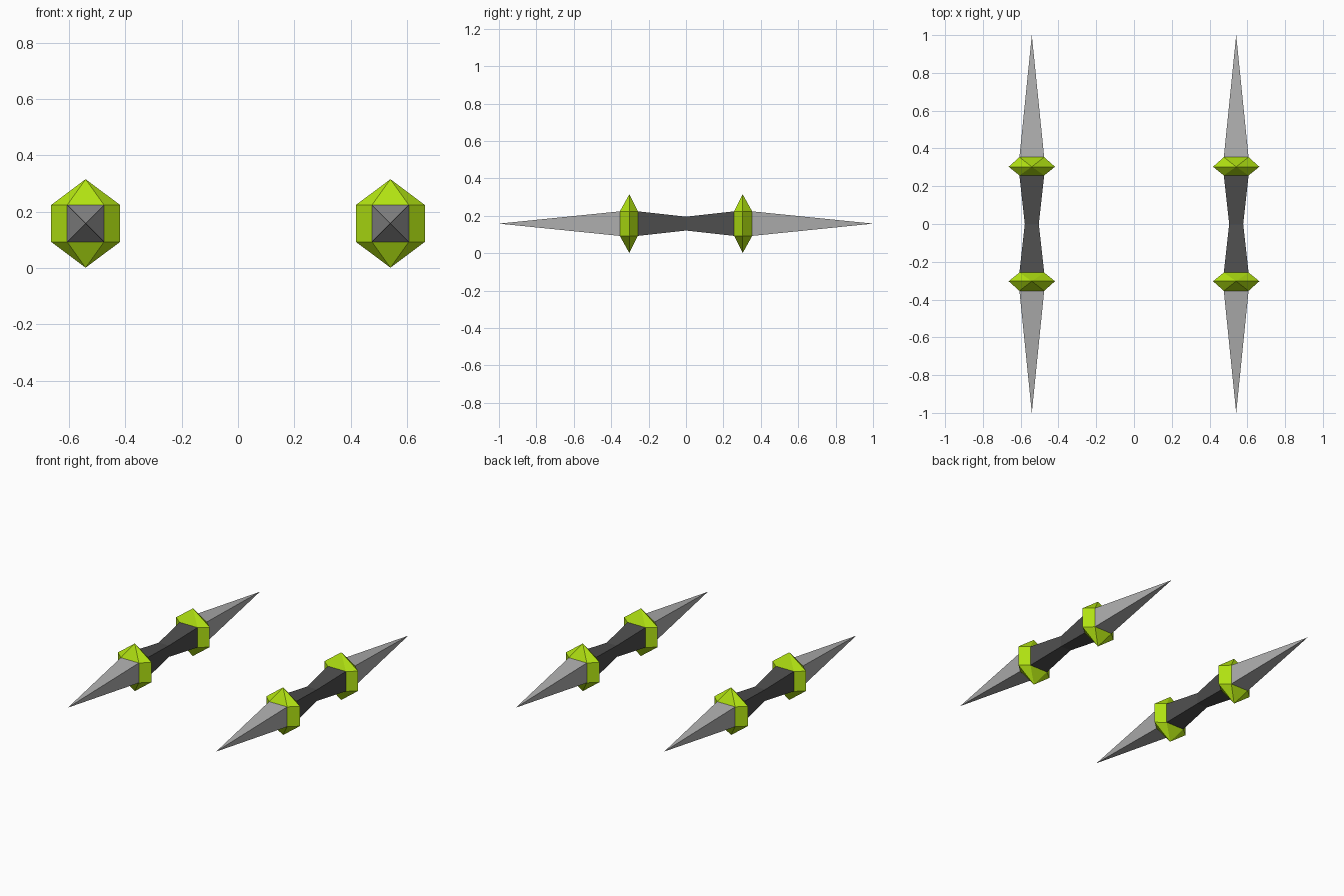
import bpy, bmesh, math

if "Cube" in bpy.data.objects:
    bpy.data.objects.remove(bpy.data.objects["Cube"])

CX, CZ = 0.541, 0.158          # weapon axis
SQ, WAIST = 0.0655, 0.037      # half widths of the square sections
Y_IN, Y_MID, Y_OUT = 0.257, 0.30, 0.354


def material(name, rgb):
    m = bpy.data.materials.new(name)
    m.diffuse_color = (*rgb, 1)
    m.use_nodes = True
    m.node_tree.nodes["Principled BSDF"].inputs["Base Color"].default_value = m.diffuse_color
    return m


lime = material("lime", (0.44, 0.76, 0.006))
steel = material("steel_grey", (0.42, 0.42, 0.42))
dark = material("dark_grey", (0.075, 0.075, 0.075))


def square(y, h):
    return [(-h, y, -h), (h, y, -h), (h, y, h), (-h, y, h)]


def finish(bm, name, mat, x):
    bmesh.ops.recalc_face_normals(bm, faces=bm.faces[:])
    me = bpy.data.meshes.new(name)
    bm.to_mesh(me)
    bm.free()
    me.materials.append(mat)
    ob = bpy.data.objects.new(name, me)
    ob.location = (x, 0, CZ)
    bpy.context.collection.objects.link(ob)


def loft(name, rings, mat, x, tip=None):
    bm = bmesh.new()
    vs = [[bm.verts.new(p) for p in r] for r in rings]
    for a, b in zip(vs, vs[1:]):
        for i in range(4):
            j = (i + 1) % 4
            bm.faces.new((a[i], a[j], b[j], b[i]))
    if tip is not None:
        t = bm.verts.new((0, tip, 0))
        for i in range(4):
            bm.faces.new((vs[-1][i], vs[-1][(i + 1) % 4], t))
    finish(bm, name, mat, x)


def guard(name, s, x):
    # faceted collar: hexagon rim tapering to a square on both sides
    rim = [(sx * 0.1225, s * Y_MID * 1.01, sz * SQ) for sx in (-1, 1) for sz in (-1, 1)]
    rim += [(0, s * Y_MID * 1.01, sz * 0.157) for sz in (-1, 1)]
    bm = bmesh.new()
    for p in rim + square(s * Y_IN, SQ) + square(s * Y_OUT, SQ):
        bm.verts.new(p)
    bmesh.ops.convex_hull(bm, input=bm.verts[:])
    bmesh.ops.dissolve_limit(bm, angle_limit=math.radians(1),
                             verts=bm.verts[:], edges=bm.edges[:])
    bm.normal_update()
    # open the ends where blade and grip join
    ends = [f for f in bm.faces if abs(f.normal.y) > 0.99]
    bmesh.ops.delete(bm, geom=ends, context='FACES_ONLY')
    finish(bm, name, lime, x)


for side, x in (("left", -CX), ("right", CX)):
    # waisted grip
    loft("grip_" + side, [square(-Y_IN, SQ), square(0, WAIST), square(Y_IN, SQ)], dark, x)
    for end, s in (("front", -1), ("back", 1)):
        guard(f"guard_{side}_{end}", s, x)
        # pyramid blade
        loft(f"blade_{side}_{end}", [square(s * Y_OUT, SQ)], steel, x, tip=s * 1.0)
